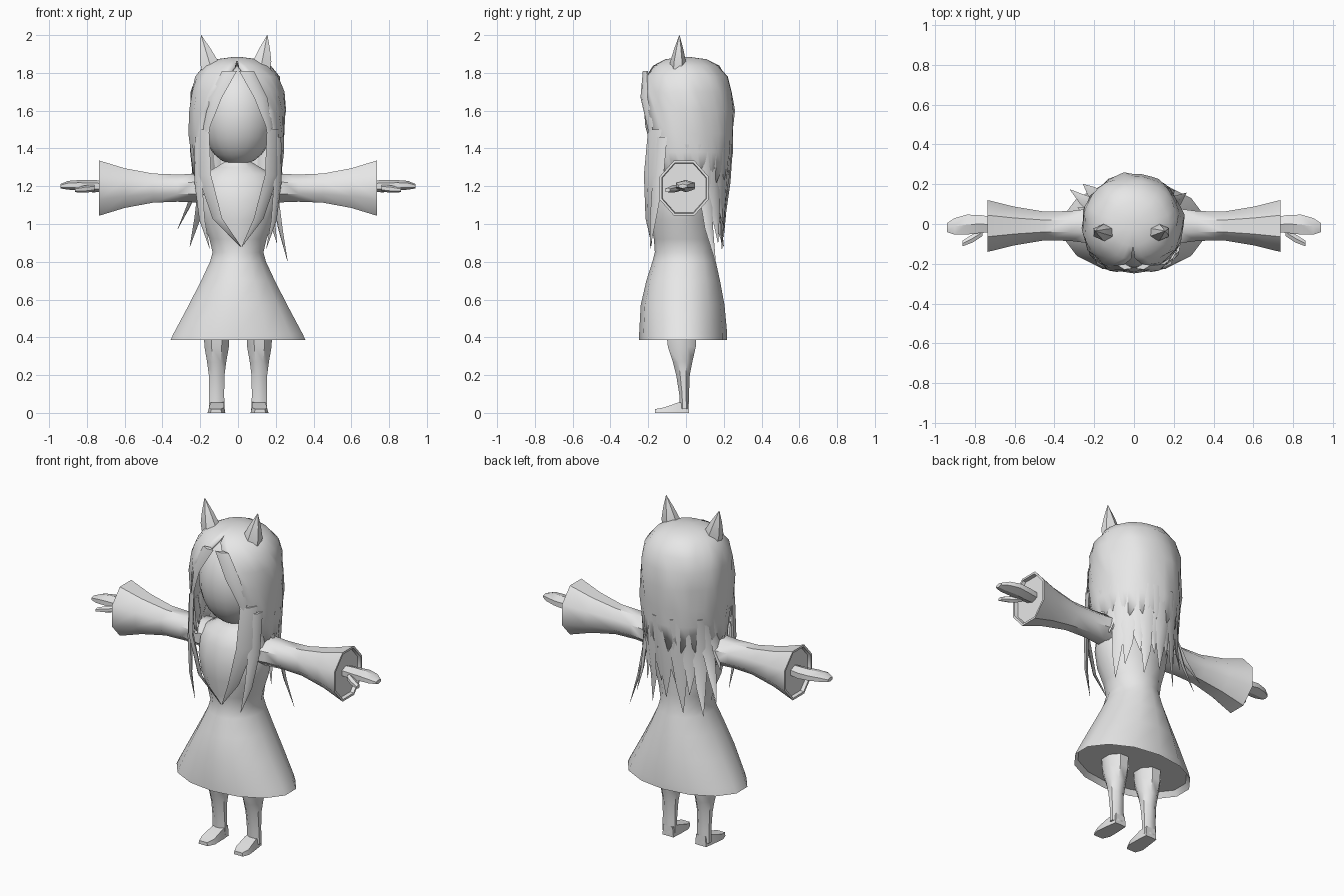
import bpy, bmesh, math, random
from mathutils import Vector

if "Cube" in bpy.data.objects:
    bpy.data.objects.remove(bpy.data.objects["Cube"])

random.seed(4)
grey = bpy.data.materials.new("light_grey")
grey.diffuse_color = (0.8, 0.8, 0.8, 1)
grey.use_nodes = True
grey.node_tree.nodes["Principled BSDF"].inputs["Base Color"].default_value = grey.diffuse_color


def finish(bm, name, angle=45):
    """Turn a bmesh into a named, smooth-shaded object."""
    bmesh.ops.recalc_face_normals(bm, faces=bm.faces)
    mesh = bpy.data.meshes.new(name)
    bm.to_mesh(mesh)
    bm.free()
    mesh.materials.append(grey)
    obj = bpy.data.objects.new(name, mesh)
    bpy.context.collection.objects.link(obj)
    bpy.ops.object.select_all(action='DESELECT')
    obj.select_set(True)
    bpy.context.view_layer.objects.active = obj
    bpy.ops.object.shade_smooth_by_angle(angle=math.radians(angle))
    return obj


def loft(name, rings, angle=45):
    """Skin a list of equal-length point rings and cap both ends."""
    bm = bmesh.new()
    rows = [[bm.verts.new(p) for p in ring] for ring in rings]
    n = len(rows[0])
    for a, b in zip(rows, rows[1:]):
        for i in range(n):
            j = (i + 1) % n
            bm.faces.new((a[i], a[j], b[j], b[i]))
    bm.faces.new(rows[0])
    bm.faces.new(rows[-1])
    return finish(bm, name, angle)


def upright(cx, cy, z, rx, ry, n=12):
    """Horizontal elliptical ring."""
    return [Vector((cx + rx * math.cos((i + .5) * math.tau / n),
                    cy + ry * math.sin((i + .5) * math.tau / n), z)) for i in range(n)]


def sideways(x, cy, cz, ry, rz, n=8):
    """Elliptical ring facing along x."""
    k = 1 / math.cos(math.pi / n)
    return [Vector((x, cy + k * ry * math.cos((i + .5) * math.tau / n),
                    cz + k * rz * math.sin((i + .5) * math.tau / n))) for i in range(n)]


def strand(name, pts, width, thick=.014):
    """Flat tapering lock of hair through the given points."""
    shape = {3: (1, .8, .03), 4: (1, 1, .62, .03)}[len(pts)]
    rings = []
    for p, f in zip(pts, shape):
        p = Vector(p)
        out = Vector((p.x, p.y, 0)).normalized()
        side = Vector((-out.y, out.x, 0)) * width * f
        out = out * thick * f
        rings.append([p + side, p + out, p - side, p - out])
    return loft(name, rings, 60)


def polar(deg, r, z):
    """Point around the head, 0 degrees being the front."""
    a = math.radians(deg)
    return (r * math.sin(a) - .005, -r * math.cos(a), z)


# Dress with a flared skirt, narrow waist and neck
dress = [(.415, .345, .215, -.015), (.385, .367, .233, -.015), (.42, .35, .233, -.015),
         (.57, .268, .222, -.018), (.7, .2, .195, -.015), (.8, .152, .168, -.01),
         (.85, .138, .155, -.01), (.92, .155, .155, -.015), (1.02, .195, .165, -.025),
         (1.12, .218, .165, -.025), (1.21, .215, .15, -.02), (1.265, .185, .125, -.015),
         (1.3, .12, .095, -.01), (1.33, .07, .07, -.01), (1.42, .065, .065, -.01)]
loft("dress", [upright(0, cy, z, rx, ry, 14) for z, rx, ry, cy in dress], 50)

# Head
bm = bmesh.new()
bmesh.ops.create_uvsphere(bm, u_segments=20, v_segments=14, radius=1)
for v in bm.verts:
    v.co = Vector((v.co.x * .2, v.co.y * .2 - .02, v.co.z * .265 + 1.575))
finish(bm, "head", 60)

for s, tag in ((-1, "left"), (1, "right")):
    # Wide sleeve with a shallow recessed opening
    sleeve = [(.14, .1, .08), (.24, .085, .075), (.32, .075, .072), (.45, .072, .077),
              (.6, .097, .105), (.735, .13, .146), (.735, .118, .134), (.715, .115, .13)]
    loft(tag + "_sleeve", [sideways(s * x, -.01, 1.19, ry, rz) for x, ry, rz in sleeve])

    # Flat hand tapering to the fingertips, and a thumb
    hand = [(.69, -.005, 1.2, .035, .026), (.77, 0, 1.2, .045, .028),
            (.84, -.003, 1.205, .05, .024), (.9, -.012, 1.205, .042, .02),
            (.94, -.018, 1.2, .022, .01)]
    loft(tag + "_hand", [sideways(s * x, *r, n=6) for x, *r in hand], 30)
    thumb = [(.76, -.04, 1.19, .02, .016), (.81, -.072, 1.185, .021, .017),
             (.862, -.098, 1.18, .014, .01)]
    loft(tag + "_thumb", [sideways(s * x, *r, n=6) for x, *r in thumb], 30)

    # Leg
    leg = [(.43, -.025, .074, .086), (.35, -.022, .07, .08), (.27, -.018, .055, .056),
           (.2, -.016, .045, .039), (.1, -.01, .043, .028), (.02, -.008, .045, .026)]
    loft(tag + "_leg", [upright(s * .113, cy, z, rx, ry, 8) for z, cy, rx, ry in leg])

    # Wedge-shaped foot: heel to toe
    foot = []
    for y, w, h in ((.016, .036, .06), (-.04, .042, .055), (-.12, .047, .028), (-.163, .03, .02)):
        x = s * (.108 + max(0, -y) * .05)
        foot.append([(x - w, y, 0), (x + w, y, 0), (x + w * .85, y, h), (x - w * .85, y, h)])
    loft(tag + "_foot", foot, 30)

    # Pointed animal ear
    base, tip = s * .125 - .01, s * .175 - .02
    ear = []
    for t, f in ((0, 1), (.3, .92), (.65, .52), (1, .02)):
        cx = base + (tip - base) * t
        ear.append(upright(cx, -.045 + .01 * t, 1.8 + .2 * t, .062 * f, .045 * f, 6))
    loft(tag + "_ear", ear, 40)

    # Long front lock over the chest, plus a shorter one beside it
    end = .015 if s < 0 else .02
    strand(tag + "_front_lock", [(s * .185, -.165, 1.5), (s * .178, -.19, 1.26),
                                 (s * .11, -.2, 1.03), (end, -.18, .88)], .048)
    strand(tag + "_side_lock", [(s * .215, -.13, 1.46), (s * .21, -.15, 1.22),
                                (s * .19, -.175, 1.02), (s * .15, -.19, .87)], .035)
    # Fringe swept from the parting
    strand(tag + "_fringe", [(s * .045, -.215, 1.81), (s * .12, -.222, 1.67),
                             (s * .165, -.19, 1.52), (s * .175, -.17, 1.37)], .04)

# Hair cap: rows of height, radius and half-angle of the face opening
rows = [(1.883, .03, 0), (1.872, .11, 0), (1.838, .175, 3), (1.78, .222, 14), (1.7, .246, 26),
        (1.6, .257, 40), (1.48, .253, 48), (1.38, .243, 49), (1.29, .232, 50)]
COLS = 28
bm = bmesh.new()
grid = []
for k, (z, r, opening) in enumerate(rows):
    line = []
    for c in range(COLS + 1):
        a = opening + (360 - 2 * opening) * c / COLS
        rr = r + (random.uniform(-.007, .007) if 1 < k else 0)
        drop = .07 * (c % 2) if k == len(rows) - 1 else 0   # jagged lower edge
        line.append(bm.verts.new(polar(a, rr, z - drop)))
    grid.append(line)
for a, b in zip(grid, grid[1:]):
    for c in range(COLS):
        bm.faces.new((a[c], a[c + 1], b[c + 1], b[c]))
bm.faces.new(grid[0][:-1])
bmesh.ops.remove_doubles(bm, verts=bm.verts, dist=.0005)
cap = finish(bm, "hair_cap", 60)
solid = cap.modifiers.new("thickness", 'SOLIDIFY')
solid.thickness = .015

# Hanging locks: angle, tip radius, tip height, width
locks = [(72, .24, 1.2, .04), (90, .245, 1.24, .04), (107, .255, 1.12, .04),
         (118, .31, .8, .04), (131, .27, .9, .045), (144, .23, 1.0, .045),
         (157, .21, .88, .045), (169, .2, 1.02, .045), (182, .2, .93, .045),
         (195, .2, 1.03, .045), (207, .22, .86, .045), (220, .25, .98, .045),
         (232, .32, .88, .045), (244, .36, .97, .04), (256, .29, 1.12, .04),
         (272, .245, 1.24, .04), (288, .24, 1.2, .04)]
for i, (a, r, z, w) in enumerate(locks):
    strand("hanging_lock_%02d" % (i + 1),
           [polar(a, .235, 1.42), polar(a + random.uniform(-3, 3), .222, 1.42 - (1.42 - z) * .4),
            polar(a, (.21 + r) / 2, 1.42 - (1.42 - z) * .72),
            polar(a + random.uniform(-4, 4), r, z)], w)
